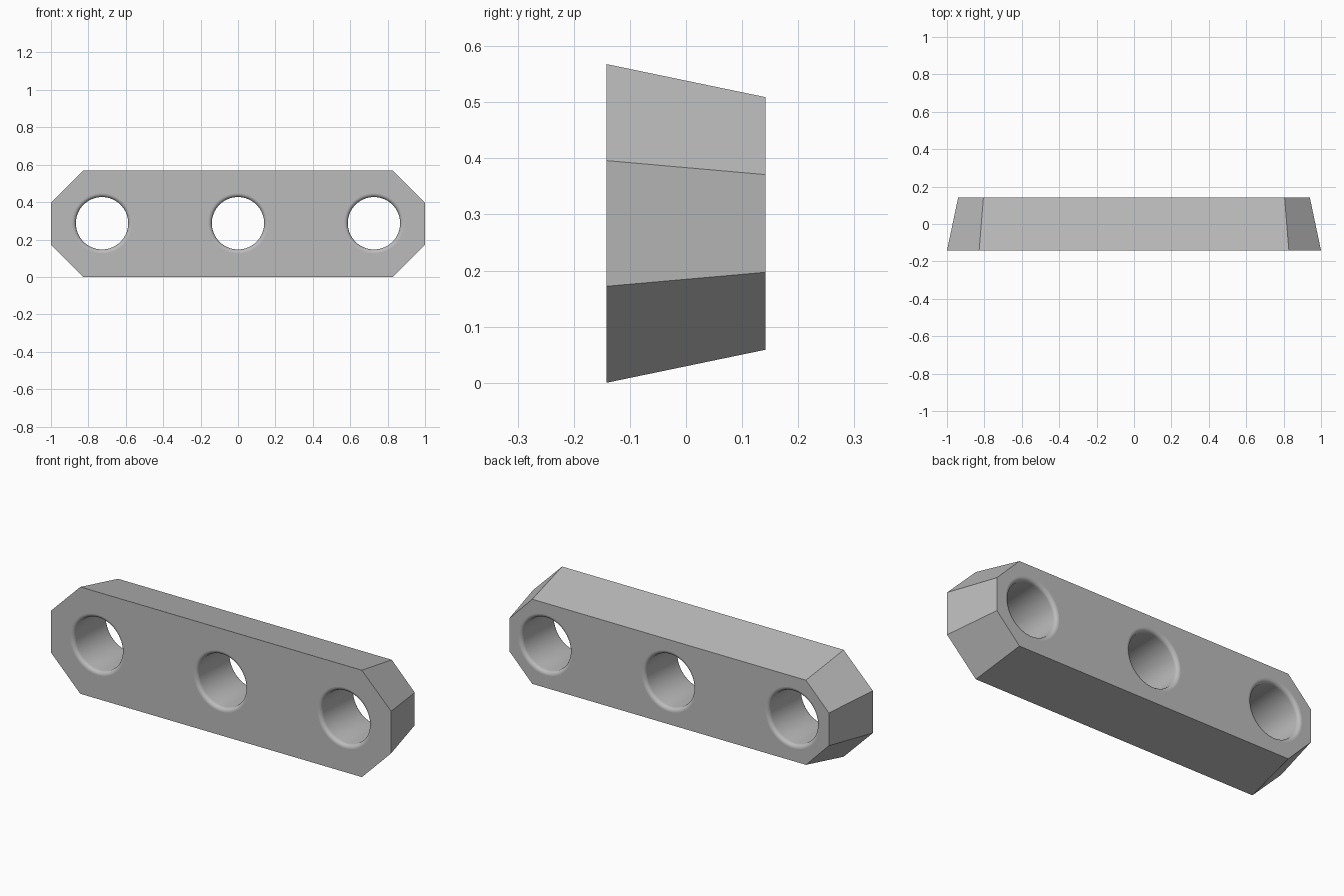
import bpy, bmesh, math

cube = bpy.data.objects.get("Cube")
if cube:
    bpy.data.objects.remove(cube, do_unlink=True)

grey = bpy.data.materials.new("plain grey")
grey.use_nodes = True
colour = (0.5, 0.5, 0.5, 1)
grey.diffuse_color = colour
grey.node_tree.nodes["Principled BSDF"].inputs["Base Color"].default_value = colour

MID = 0.284       # height of the bar's axis
HALF = 0.142      # half of the bar's depth
HOLE, FILLET = 0.14, 0.02


def new_object(name, bm):
    bmesh.ops.recalc_face_normals(bm, faces=bm.faces)
    mesh = bpy.data.meshes.new(name)
    bm.to_mesh(mesh)
    bm.free()
    mesh.materials.append(grey)
    obj = bpy.data.objects.new(name, mesh)
    bpy.context.collection.objects.link(obj)
    return obj


def octagon(bm, y, end_x, end_z, cut_x, cut_z):
    quarter = [(end_x, end_z), (cut_x, cut_z)]
    right = [(x, -z) for x, z in reversed(quarter)] + quarter
    outline = right + [(-x, z) for x, z in reversed(right)]
    return [bm.verts.new((x, y, MID + z)) for x, z in outline]


# Tapered bar with clipped corners
bm = bmesh.new()
front = octagon(bm, -HALF, 1.0, 0.112, 0.828, MID)
back = octagon(bm, HALF, 0.94, 0.087, 0.805, 0.225)
bm.faces.new(front)
bm.faces.new(back)
for i in range(len(front)):
    j = (i + 1) % len(front)
    bm.faces.new((front[i], front[j], back[j], back[i]))
bar = new_object("bar", bm)

# Hole cutter: a turned profile with a rounded flare at each mouth
flare = [(HOLE + FILLET, HALF + 0.05)]
for k in range(7):
    a = math.pi / 2 * k / 6
    flare.append((HOLE + FILLET * (1 - math.cos(math.pi / 2 - a)),
                  HALF - FILLET * (1 - math.sin(math.pi / 2 - a))))
profile = flare + [(r, -y) for r, y in reversed(flare)]
SIDES = 64
bm = bmesh.new()
for x in (-0.727, 0, 0.727):
    rings = []
    for r, y in profile:
        rings.append([bm.verts.new((x + r * math.cos(math.tau * s / SIDES), y,
                                    MID + 0.003 + r * math.sin(math.tau * s / SIDES)))
                      for s in range(SIDES)])
    for lower, upper in zip(rings, rings[1:]):
        for s in range(SIDES):
            t = (s + 1) % SIDES
            bm.faces.new((lower[s], lower[t], upper[t], upper[s])).smooth = True
    bm.faces.new(rings[0])
    bm.faces.new(rings[-1])
cutter = new_object("hole_cutter", bm)
cutter.hide_render = True

# Drill the three holes
mod = bar.modifiers.new("holes", 'BOOLEAN')
mod.operation = 'DIFFERENCE'
mod.solver = 'EXACT'
mod.object = cutter
bpy.context.view_layer.objects.active = bar
bar.select_set(True)
bpy.ops.object.modifier_apply(modifier=mod.name)
bpy.data.objects.remove(cutter, do_unlink=True)
